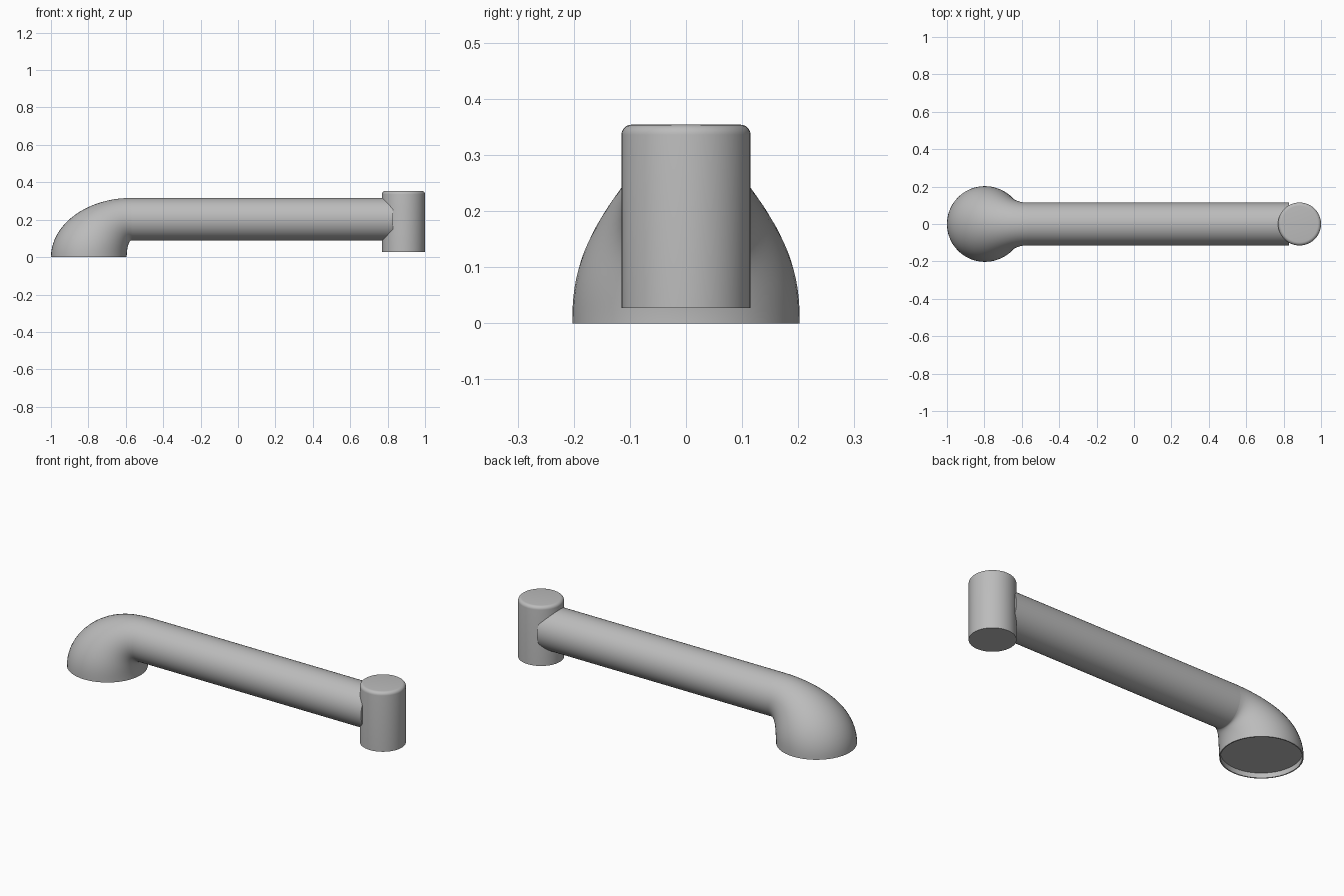
import bpy, bmesh
from math import sin, cos, pi, radians
from mathutils import Vector

cube = bpy.data.objects.get("Cube")
if cube:
    bpy.data.objects.remove(cube, do_unlink=True)

SEG = 48
R_PIPE, R_BASE = 0.114, 0.2025
AXIS_Z = 0.2025
X_BEND, X_END = -0.57, 0.83
X_BASE = -0.7975

grey = bpy.data.materials.new("satin grey metal")
grey.use_nodes = True
colour = (0.5, 0.5, 0.5, 1)
grey.diffuse_color = colour
grey.node_tree.nodes["Principled BSDF"].inputs["Base Color"].default_value = colour


def finish(name, bm):
    bmesh.ops.recalc_face_normals(bm, faces=bm.faces)
    mesh = bpy.data.meshes.new(name)
    bm.to_mesh(mesh)
    bm.free()
    ob = bpy.data.objects.new(name, mesh)
    bpy.context.collection.objects.link(ob)
    mesh.materials.append(grey)
    bpy.ops.object.select_all(action='DESELECT')
    ob.select_set(True)
    bpy.context.view_layer.objects.active = ob
    bpy.ops.object.shade_smooth_by_angle(angle=radians(35))
    return ob


def loft(name, sections):
    """Skin a row of rings, each given by centre, in-plane axis and half width."""
    bm = bmesh.new()
    rings = []
    for centre, axis, width in sections:
        rings.append([bm.verts.new(centre + axis * cos(a) + Vector((0, width * sin(a), 0)))
                      for a in (2 * pi * i / SEG for i in range(SEG))])
    for low, high in zip(rings, rings[1:]):
        for i in range(SEG):
            j = (i + 1) % SEG
            bm.faces.new((low[i], low[j], high[j], high[i]))
    bm.faces.new(rings[0])
    bm.faces.new(rings[-1])
    return finish(name, bm)


def flat_ring(radius, z):
    return Vector((X_BASE, 0, z)), Vector((-radius, 0, 0)), radius


# Flared elbow: recessed underside, thin rim, then a bend narrowing to the pipe
sections = [flat_ring(R_BASE - 0.006, 0.027), flat_ring(R_BASE - 0.006, 0)]
STEPS = 20
for k in range(STEPS + 1):
    t = k / STEPS
    a = t * pi / 2
    outer = Vector((X_BEND - 0.43 * cos(a), 0, (AXIS_Z + R_PIPE) * sin(a)))
    inner = Vector((X_BEND - 0.025 * cos(a), 0, (AXIS_Z - R_PIPE) * sin(a)))
    s = t ** 1.3
    s = s * s * (3 - 2 * s)
    width = R_BASE + (R_PIPE - R_BASE) * s
    sections.append(((outer + inner) / 2, (outer - inner) / 2, width))
loft("flared_elbow", sections)

# Straight pipe running into the upright post
up = Vector((0, 0, R_PIPE))
loft("straight_pipe", [(Vector((x, 0, AXIS_Z)), up, R_PIPE) for x in (X_BEND, X_END)])

# Upright post with a rounded top edge
R_POST, Z_LOW, Z_TOP, ROUND = 0.115, 0.027, 0.354, 0.018
profile = [(R_POST, Z_LOW)]
profile += [(R_POST - ROUND * (1 - cos(a)), Z_TOP - ROUND * (1 - sin(a)))
            for a in (pi / 2 * i / 6 for i in range(7))]
loft("upright_post", [(Vector((1 - R_POST, 0, z)), Vector((r, 0, 0)), r) for r, z in profile])
